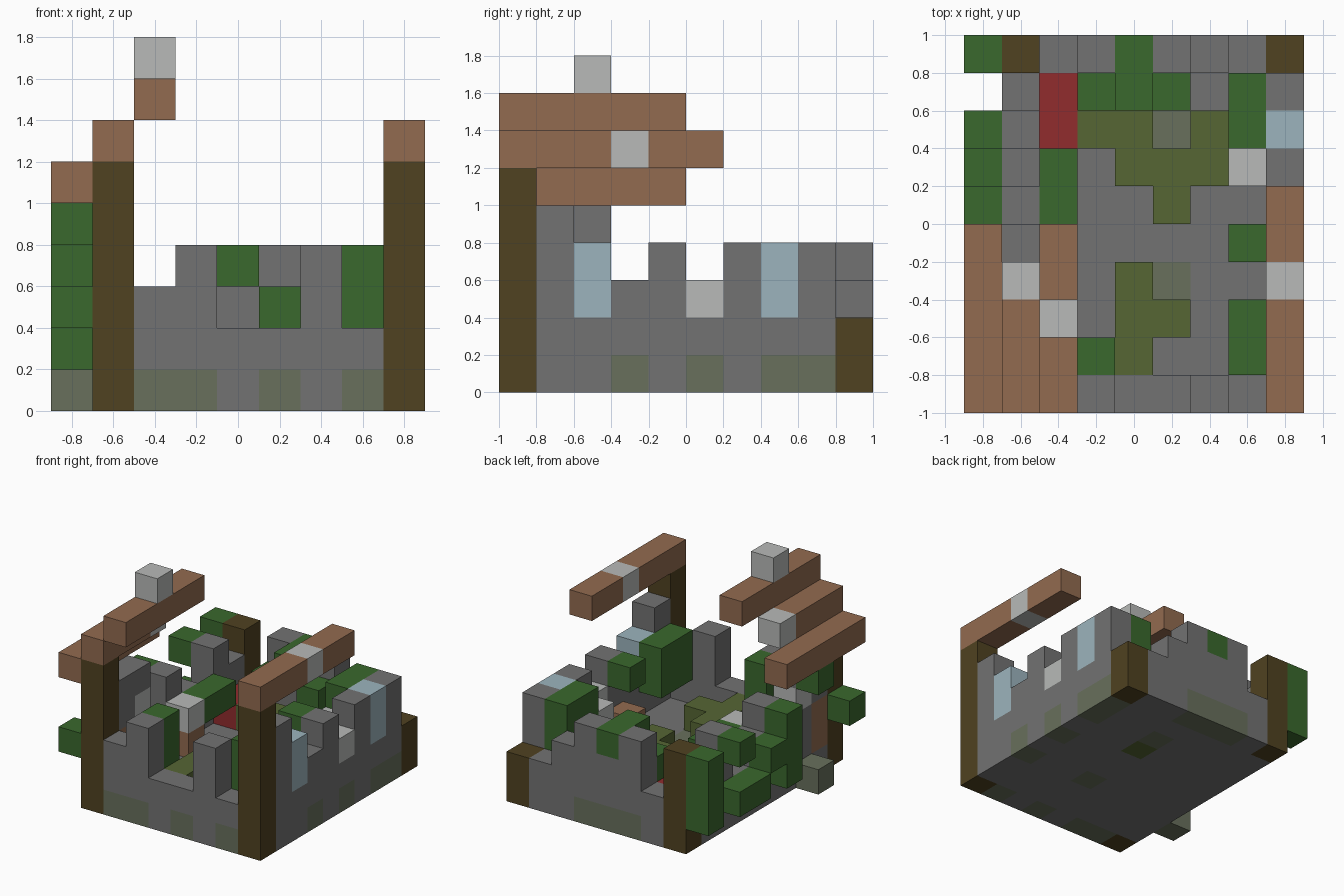
import bpy, bmesh
from mathutils import Vector

if "Cube" in bpy.data.objects:
    bpy.data.objects.remove(bpy.data.objects["Cube"])

CELL = 0.2
ORIGIN = Vector((-0.9, -1.0, 0.0))
COLOURS = {
    "stone": (0.17, 0.17, 0.17),
    "mossy_stone": (0.138, 0.162, 0.107),
    "log": (0.08, 0.054, 0.015),
    "plank": (0.288, 0.147, 0.08),
    "leaf": (0.042, 0.138, 0.026),
    "olive": (0.093, 0.133, 0.034),
    "red": (0.283, 0.025, 0.027),
    "glass": (0.333, 0.456, 0.509),
    "web": (0.479, 0.491, 0.479),
}


def make_material(name, rgb):
    mat = bpy.data.materials.new(name)
    mat.use_nodes = True
    mat.diffuse_color = (*rgb, 1)
    mat.node_tree.nodes["Principled BSDF"].inputs["Base Color"].default_value = (*rgb, 1)
    return mat


MATERIALS = {n: make_material(n, c) for n, c in COLOURS.items()}
blocks = {}  # cell -> (part, colour)


def span(v):
    return range(v[0], v[1] + 1) if isinstance(v, tuple) else (v,)


def fill(part, colour, x, y, z):
    """Fill a box of cells; each argument is one index or an inclusive pair."""
    for i in span(x):
        for j in span(y):
            for k in span(z):
                blocks[i, j, k] = (part, colour)


def wall(part, heights, cell_at):
    """Broken wall: one stone column per height."""
    for n, h in enumerate(heights):
        x, y = cell_at(n)
        fill(part, "stone", x, y, (0, h - 1))


# Floor
fill("floor", "stone", (1, 8), (0, 9), 0)
# Ruined walls
wall("front_wall", (3, 4, 2, 2, 4, 2), lambda n: (2 + n, 0))
wall("back_wall", (2, 4, 4, 4, 3, 2), lambda n: (2 + n, 9))
wall("left_wall", (5, 4, 3, 4, 2, 4, 4, 4), lambda n: (8, 1 + n))
wall("right_wall", (5, 5, 2, 4, 3, 2, 4, 3), lambda n: (1, 1 + n))
# Mossy footings
for x in (2, 3, 5, 7):
    fill("front_wall", "mossy_stone", x, 0, 0)
for y in (3, 5, 7, 8):
    fill("left_wall", "mossy_stone", 8, y, 0)
fill("back_wall", "mossy_stone", (3, 5), 9, 0)
for y in (3, 7):
    fill("floor", "mossy_stone", 5, y, 0)
fill("fallen_stone", "mossy_stone", 0, 2, 0)
# Windows and wall details
for y in (2, 7):
    fill("left_wall", "glass", 8, y, (2, 3))
fill("left_wall", "web", 8, 5, 2)
fill("right_wall", "web", 1, 2, 3)
fill("right_wall", "plank", 1, 1, (1, 2))
# Corner posts
for name, x, y, top in (("front_right_post", 1, 0, 5), ("front_left_post", 8, 0, 5),
                        ("back_right_post", 1, 9, 3), ("back_left_post", 8, 9, 1)):
    fill(name, "log", x, y, (0, top))
# Roof beams with cobweb lumps
fill("eave_beam", "plank", 0, (0, 4), 5)
fill("right_beam", "plank", 1, (0, 2), 6)
fill("right_beam", "web", 1, 3, 6)
fill("upper_beam", "plank", 2, (0, 4), 7)
fill("roof_web", "web", 2, 2, 8)
fill("left_beam", "plank", 8, (0, 5), 6)
fill("left_beam", "web", 8, 3, 6)
# Carpet of low growth
for x, y in ((4, (1, 3)), (5, 2), (5, 5), ((4, 6), 6), ((3, 4), 7), (6, 7)):
    fill("growth", "olive", x, y, 1)
fill("floor", "olive", 5, 6, 0)
# Furniture
fill("bed", "red", 2, (7, 8), 1)
fill("table", "plank", 2, 4, 1)
fill("table_web", "web", 2, 4, 2)
fill("stool", "plank", 7, 4, 1)
fill("corner_web", "web", 7, 6, 2)
# Inside leaves
fill("inner_leaves", "leaf", 3, 1, (2, 3))
fill("inner_leaves", "leaf", 7, (1, 2), (2, 3))
fill("inner_leaves", "leaf", 7, 4, 3)
fill("inner_leaves", "leaf", 7, (7, 8), (2, 3))
fill("inner_leaves", "leaf", 2, (5, 6), 2)
fill("inner_leaves", "leaf", 3, 8, 2)
fill("inner_leaves", "leaf", 4, (8, 9), 3)
fill("inner_leaves", "leaf", 5, 8, 2)
# Outside leaves
fill("outer_leaves", "leaf", 0, 0, 2)
fill("outer_leaves", "leaf", 0, 2, 4)
fill("outer_leaves", "leaf", 0, 4, (1, 3))
fill("outer_leaves", "leaf", 0, 5, 2)
fill("outer_leaves", "leaf", 0, (6, 7), 1)
fill("outer_leaves", "leaf", 0, 7, 3)
fill("outer_leaves", "leaf", 0, 9, (1, 3))


def build_part(part):
    """Mesh of the exposed cell faces of one part."""
    cells = {c: col for c, (p, col) in blocks.items() if p == part}
    slots = sorted(set(cells.values()))
    bm = bmesh.new()
    for cell, colour in cells.items():
        centre = Vector(cell) + Vector((0.5, 0.5, 0.5))
        for axis in range(3):
            for sign in (-1, 1):
                n = Vector((0, 0, 0))
                n[axis] = sign
                if tuple(int(a + b) for a, b in zip(cell, n)) in blocks:
                    continue
                u = Vector((0, 0, 0))
                u[(axis + 1) % 3] = 0.5
                v = n.cross(u)
                mid = centre + n / 2
                corners = (mid - u - v, mid + u - v, mid + u + v, mid - u + v)
                face = bm.faces.new([bm.verts.new(ORIGIN + c * CELL) for c in corners])
                face.material_index = slots.index(colour)
    bmesh.ops.remove_doubles(bm, verts=bm.verts[:], dist=CELL / 100)
    mesh = bpy.data.meshes.new(part)
    bm.to_mesh(mesh)
    bm.free()
    for s in slots:
        mesh.materials.append(MATERIALS[s])
    bpy.context.collection.objects.link(bpy.data.objects.new(part, mesh))


for part in sorted({p for p, _ in blocks.values()}):
    build_part(part)
